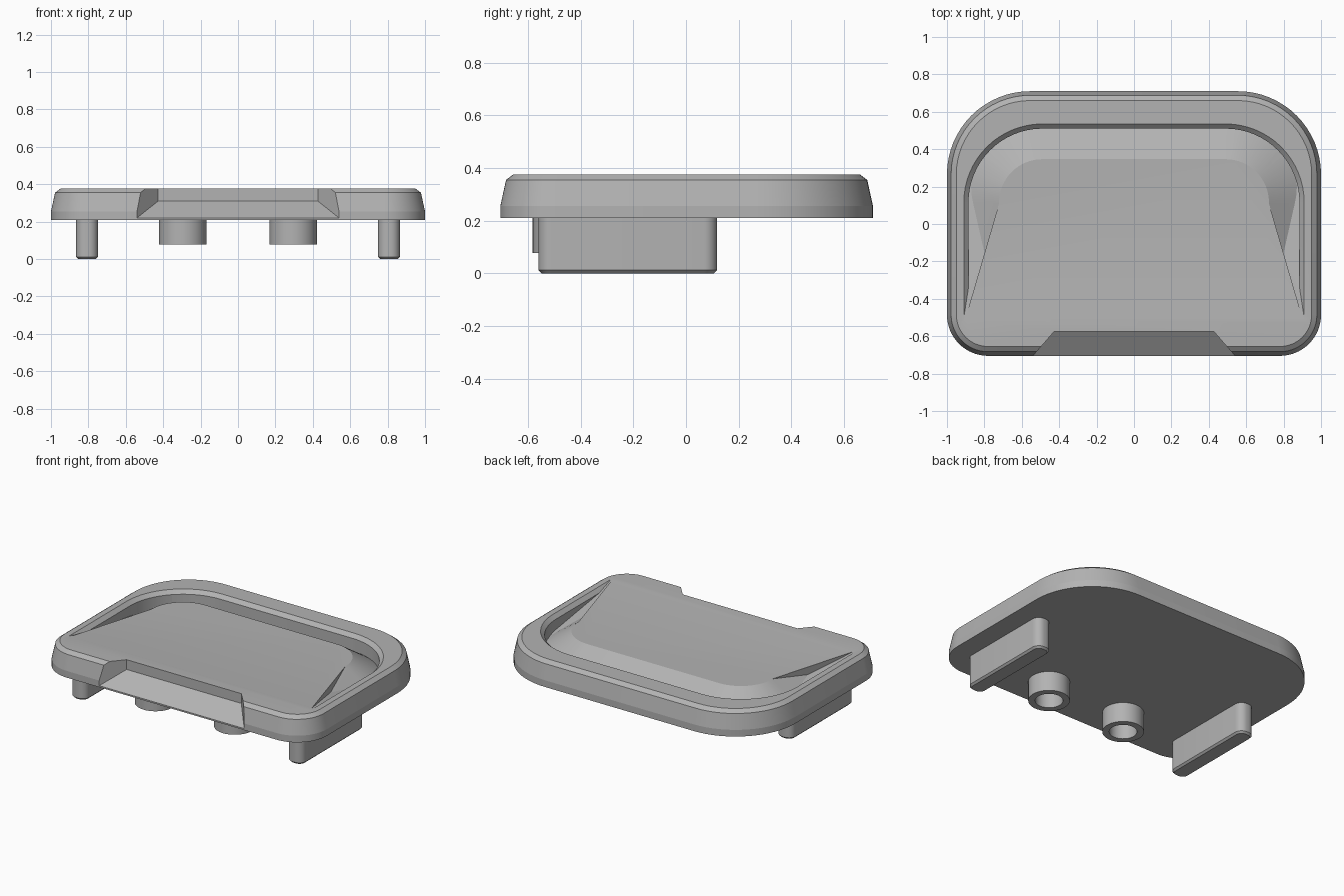
import bpy, bmesh
from math import sin, cos, pi

cube = bpy.data.objects.get("Cube")
if cube:
    bpy.data.objects.remove(cube, do_unlink=True)

GREY = (0.45, 0.45, 0.45, 1)
grey = bpy.data.materials.new("plain grey")
grey.use_nodes = True
grey.diffuse_color = GREY
grey.node_tree.nodes["Principled BSDF"].inputs["Base Color"].default_value = GREY


def outline(w, y0, y1, rf, rb, cx=0, n=16):
    """Rounded rectangle of half width w, with own front and back corner radii."""
    corners = [(w, y0, rf, -1, -1), (w, y1, rb, 0, 1),
               (-w, y1, rb, 1, 1), (-w, y0, rf, 2, -1)]
    pts = []
    for x, y, r, quarter, sy in corners:
        ox, oy = x - r * (1 if x > 0 else -1), y - r * sy
        for i in range(n + 1 if r > 0 else 1):
            a = (quarter + i / n) * pi / 2
            pts.append((cx + ox + r * cos(a), oy + r * sin(a)))
    return pts


def loft(name, levels):
    """Skin a stack of (z, outline) levels and close both ends."""
    bm = bmesh.new()
    rings = [[bm.verts.new((x, y, z)) for x, y in pts] for z, pts in levels]
    for low, high in zip(rings, rings[1:]):
        for i in range(len(low)):
            j = (i + 1) % len(low)
            bm.faces.new((low[i], low[j], high[j], high[i]))
    bm.faces.new(rings[0])
    bm.faces.new(rings[-1])
    bmesh.ops.recalc_face_normals(bm, faces=bm.faces)
    mesh = bpy.data.meshes.new(name)
    bm.to_mesh(mesh)
    bm.free()
    mesh.materials.append(grey)
    obj = bpy.data.objects.new(name, mesh)
    bpy.context.collection.objects.link(obj)
    return obj


def cut(obj, cutters):
    """Subtract the cutters, keep the result and drop the cutters."""
    for c in cutters:
        c.hide_render = True
        mod = obj.modifiers.new("cut", 'BOOLEAN')
        mod.operation, mod.solver, mod.object = 'DIFFERENCE', 'EXACT', c
    bpy.context.view_layer.update()
    graph = bpy.context.evaluated_depsgraph_get()
    mesh = bpy.data.meshes.new_from_object(obj.evaluated_get(graph))
    obj.modifiers.clear()
    obj.data = mesh
    for c in cutters:
        bpy.data.objects.remove(c, do_unlink=True)


TOP, BOTTOM = 0.376, 0.21

# Tray plate with a drafted side and a chamfered upper edge
plate = loft("plate", [
    (z, outline(1 - d, -0.705 + d, 0.71 - d, 0.22 - d, 0.445 - d))
    for z, d in ((BOTTOM, 0), (0.255, 0), (0.355, 0.022), (TOP, 0.05))])

# Moat around the raised centre: a pocket less everything that stays solid
moat = loft("moat_cutter", [
    (z, outline(0.885 + d, -0.55, 0.51 + d, 0, 0.395 + d))
    for z, d in ((0.23, 0), (0.352, 0), (TOP, 0.025), (0.45, 0.025))])

# Sloped apron around the centre
apron = loft("apron_core", [
    (TOP + 0.001 - drop, outline(0.72 + 1.5 * drop, -0.8, 0.345 + 1.5 * drop,
                                 0, 0.23 + 1.5 * drop))
    for drop in (0.18, 0, -0.1)])

# Flat centre that widens towards the front
back = [p for p in outline(0.72, -0.5, 0.345, 0, 0.23) if p[1] > 0]
front = [(-0.9, -0.5), (-0.9, -0.7), (0.9, -0.7), (0.9, -0.5)]
centre = loft("centre_core", [(z, back + front) for z in (0.1, 0.6)])

# Ramp rising from the moat to the front rim
slope = 0.151
ramp = loft("ramp_core", [
    (0.05, outline(1.2, -0.7, 0.8, 0, 0)),
    (0.15, outline(1.2, -0.7, 0.8, 0, 0))])
for v in ramp.data.vertices:
    if v.co.z > 0.1:
        v.co.z = TOP - slope * (v.co.y + 0.5)

cut(moat, [apron, centre, ramp])

# Front notch: sloped floor, upright back, splayed cheeks
splay = [(-0.566, -0.735), (0.566, -0.735), (0.427, -0.575), (-0.427, -0.575)]
notch = loft("notch_cutter", [(0.2, splay), (0.5, splay)])
for v in notch.data.vertices:
    if v.co.z < 0.3:
        v.co.z = 0.31 + 0.69 * (v.co.y + 0.575)
cut(plate, [moat, notch])

parts = [plate]
for side, label in ((1, "left"), (-1, "right")):
    # Foot rail with round ends and a softened lower edge
    parts.append(loft(label + "_foot_rail", [
        (z, outline(0.058 - d, -0.56 + d, 0.118 - d, 0.05 - d, 0.05 - d,
                    cx=side * 0.807, n=8))
        for z, d in ((0, 0.012), (0.012, 0), (BOTTOM + 0.005, 0))]))
    # Hollow round boss
    parts.append(loft(label + "_boss", [
        (z, [(side * 0.295 + r * cos(i * pi / 24), -0.455 + r * sin(i * pi / 24))
             for i in range(48)])
        for r, z in ((0.127, BOTTOM + 0.005), (0.127, 0.077),
                     (0.085, 0.077), (0.085, BOTTOM - 0.002))]))

# Smooth the round surfaces and keep the edges crisp
bpy.ops.object.select_all(action='DESELECT')
for obj in parts:
    obj.select_set(True)
bpy.context.view_layer.objects.active = plate
bpy.ops.object.shade_smooth_by_angle(angle=0.2)
